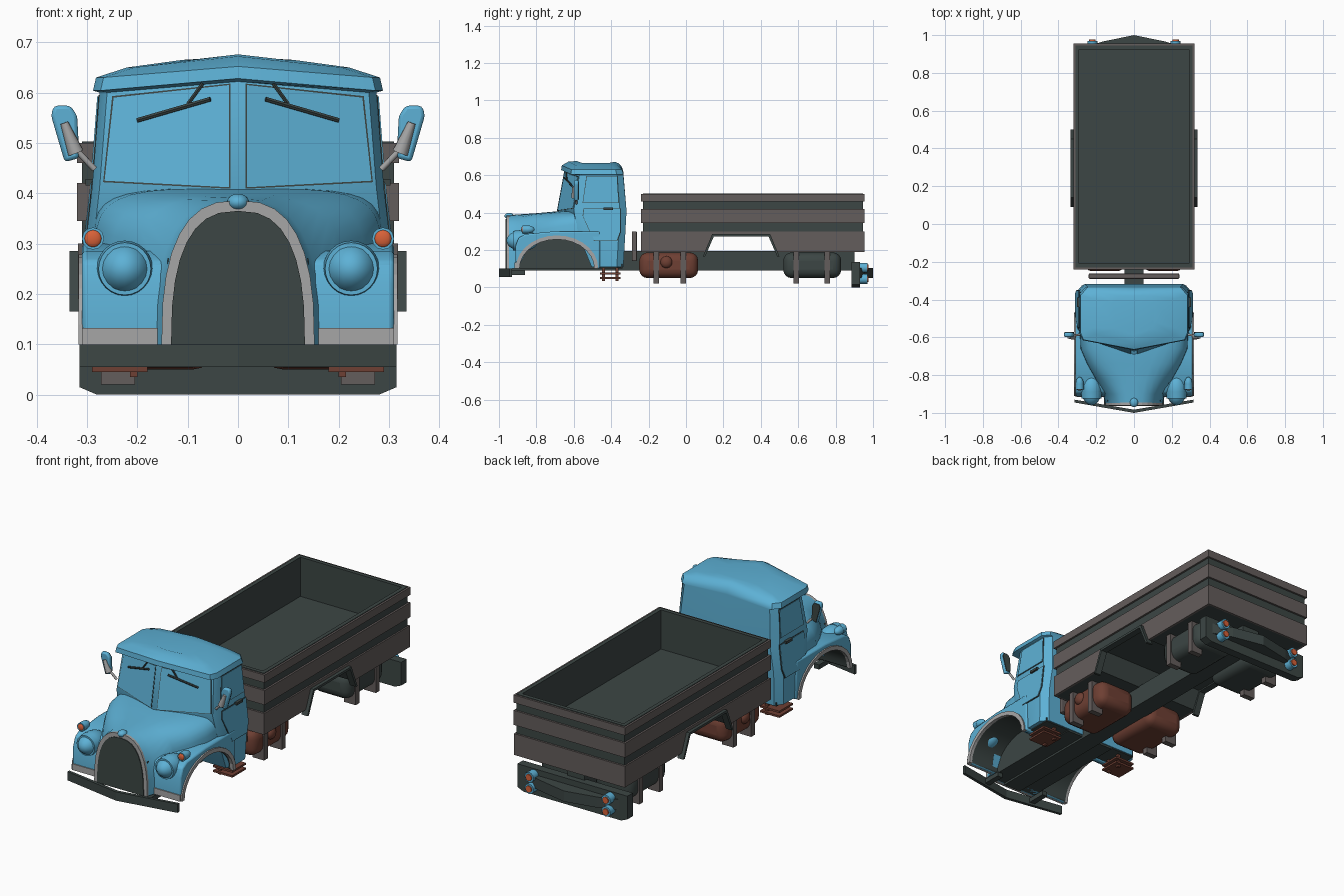
import bpy, bmesh, math
from mathutils import Vector

if "Cube" in bpy.data.objects:
    bpy.data.objects.remove(bpy.data.objects["Cube"])

def mat(name, r, g, b):
    m = bpy.data.materials.new(name)
    m.diffuse_color = (r, g, b, 1)
    m.use_nodes = True
    m.node_tree.nodes["Principled BSDF"].inputs["Base Color"].default_value = m.diffuse_color
    return m
BLUE = mat("sky blue", .11, .44, .67)
DARK = mat("dark slate", .045, .061, .058)
WOOD = mat("grey brown", .127, .109, .106)
RUST = mat("rust brown", .156, .05, .033)
GREY = mat("light grey", .38, .38, .38)
RED = mat("orange red", .68, .12, .04)
AMBER = mat("amber", .73, .31, .018)

def finish(name, bm, m, bevel=0, smooth=False, seg=2):
    bmesh.ops.recalc_face_normals(bm, faces=bm.faces)
    me = bpy.data.meshes.new(name)
    bm.to_mesh(me)
    bm.free()
    o = bpy.data.objects.new(name, me)
    bpy.context.collection.objects.link(o)
    me.materials.append(m)
    if bevel:
        b = o.modifiers.new("bevel", 'BEVEL')
        b.width, b.segments, b.limit_method = bevel, seg, 'ANGLE'
    if smooth:
        bpy.ops.object.select_all(action='DESELECT')
        o.select_set(True)
        bpy.context.view_layer.objects.active = o
        bpy.ops.object.shade_smooth_by_angle(angle=math.radians(38))
    return o

def loft(name, rings, m, **k):
    """Skin closed rings of equal length and cap both ends."""
    bm = bmesh.new()
    R = [[bm.verts.new(p) for p in r] for r in rings]
    n = len(R[0])
    for a, b in zip(R, R[1:]):
        for i in range(n):
            j = (i + 1) % n
            bm.faces.new((a[i], a[j], b[j], b[i]))
    bm.faces.new(R[0])
    bm.faces.new(R[-1])
    return finish(name, bm, m, **k)

def box(name, x0, x1, y0, y1, z0, z1, m, **k):
    return loft(name, [[(x0, y0, z), (x1, y0, z), (x1, y1, z), (x0, y1, z)] for z in (z0, z1)], m, **k)

def prism_x(name, poly, x0, x1, m, **k):
    return loft(name, [[(x, y, z) for y, z in poly] for x in (x0, x1)], m, **k)

def prism_z(name, poly, z0, z1, m, **k):
    return loft(name, [[(x, y, z) for x, y in poly] for z in (z0, z1)], m, **k)

def rod(name, a, b, r, m, r2=None, n=12):
    a, b = Vector(a), Vector(b)
    q = (b - a).to_track_quat('Z', 'Y')
    rings = [[c + q @ Vector((rr * math.cos(t * math.tau / n), rr * math.sin(t * math.tau / n), 0))
              for t in range(n)] for c, rr in ((a, r), (b, r if r2 is None else r2))]
    return loft(name, rings, m, smooth=True)

def ball(name, c, s, m):
    bm = bmesh.new()
    bmesh.ops.create_uvsphere(bm, u_segments=20, v_segments=12, radius=1)
    for v in bm.verts:
        v.co = Vector([v.co[i] * s[i] + c[i] for i in range(3)])
    return finish(name, bm, m, smooth=True)

# Cargo bed: notched base, floor, walls and boards
def base(y0, y1):
    return [(y0, .19), (.10, .19), (.145, .28), (.445, .28), (.49, .19), (y1, .19), (y1, .30), (y0, .30)]
prism_x("bed_base", base(-.23, .945), -.306, .306, DARK)
for s in (-1, 1):
    box("bed_side_wall", s * .29, s * .31, -.23, .945, .29, .503, DARK)
    prism_x("bed_side_board", base(-.24, .955), s * .306, s * .318, WOOD)
    for z0, z1 in ((.345, .42), (.46, .50)):
        box("bed_side_board", s * .309, s * .32, -.24, .955, z0, z1, WOOD)
for y, d in ((-.23, -.01), (.945, .01)):
    box("bed_end_wall", -.306, .306, y, y - 2 * d, .29, .503, DARK)
    for z0, z1 in ((.19, .30), (.345, .42), (.46, .50)):
        box("bed_end_board", -.318, .318, y - d * .1, y + d, z0, z1, WOOD)
# Rear wheel arch liner with side flange
arch = [(.09, .165), (.14, .285), (.45, .285), (.50, .165), (.488, .165), (.441, .273), (.149, .273), (.102, .165)]
for s in (-1, 1):
    prism_x("rear_arch_flange", arch, s * .30, s * .335, DARK)

# Chassis
box("chassis_beam", -.05, .05, -.94, .90, .09, .195, DARK)
box("engine_underside", -.14, .14, -.94, -.34, .10, .27, DARK)
box("cab_floor", -.28, .28, -.47, -.34, .105, .125, DARK)
box("cab_rear_frame", -.24, .24, -.29, -.262, .14, .30, WOOD, bevel=.006)

# Tanks with straps, cab steps
for s in (-1, 1):
    for nm, y0, y1, m in (("front_tank", -.25, .065, RUST), ("rear_tank", .52, .83, DARK)):
        box(nm, s * .045, s * .265, y0, y1, .05, .187, m, bevel=.045, smooth=True, seg=4)
    for y in (-.16, -.015, .59, .755):
        box("tank_strap", s * .205, s * .272, y - .015, y + .015, .02, .19, WOOD)
    ball("tank_cap", (s * .262, -.105, .135), (.022, .032, .032), RUST)
    for z in (.045, .07):
        box("cab_step", s * .18, s * .29, -.46, -.35, z, z + .01, RUST)
    for y in (-.44, -.37):
        box("step_bracket", s * .2, s * .215, y - .008, y + .008, .035, .11, RUST)
    box("bumper_arm", s * .13, s * .16, -.965, -.86, .066, .09, DARK)

# Bumpers
prism_z("front_bumper", [(-.315, -.945), (0, -1), (.315, -.945), (.315, -.93), (0, -.983), (-.315, -.93)], .055, .10, DARK)
prism_z("rear_bumper", [(-.3, .92), (-.17, .965), (0, 1), (.17, .965), (.3, .92)], .05, .105, DARK)
rear = [(-.315, .135), (.315, .135), (.315, .015), (.28, 0), (-.28, 0), (-.315, .015)]
loft("rear_panel", [[(x, y, z) for x, z in rear] for y in (.885, .93)], DARK)
for s in (-1, 1):
    for z, m in ((.045, RED), (.105, RED)):
        rod("rear_lamp_housing", (s * .22, .92, z), (s * .22, .97, z), .026, BLUE)
        rod("rear_lamp", (s * .22, .96, z), (s * .22, .976, z), .017, m)

# Cab shell: plan rings with a pointed front
def cab_ring(z, w, yc, yf, yr, dz=0):
    half = [(w - .015, yc - .015, z), (w, yc + .02, z), (w, yr - .035, z), (w - .03, yr, z)]
    left = [(-x, y, h) for x, y, h in reversed(half)]
    return [(0, yf, z + dz)] + half + [(0, yr, z + dz * .6)] + left
loft("cab", [cab_ring(*a) for a in (
    (.11, .30, -.49, -.50, -.335), (.28, .305, -.56, -.60, -.325), (.41, .29, -.585, -.69, -.318),
    (.60, .275, -.555, -.651, -.335, .022), (.604, .288, -.60, -.668, -.335, .024),
    (.63, .282, -.598, -.664, -.342, .022), (.65, .22, -.57, -.63, -.36, .022),
    (.665, .11, -.54, -.585, -.38, .011))], BLUE, smooth=True)

# Hood: arched sections widening to the windscreen
def arch_pts(w, z0, z1, p, n=16):
    out = []
    for i in range(n + 1):
        c, s = math.cos(math.pi * i / n), max(0, math.sin(math.pi * i / n))
        out.append((math.copysign(abs(c) ** (2 / p), c) * w, z0 + s ** (2 / p) * (z1 - z0)))
    return out
def hood_ring(y, w, z0, z1, p):
    return [(x, y, z) for x, z in arch_pts(w, z0, z1, p)]
loft("hood", [hood_ring(*a) for a in (
    (-.955, .15, .10, .385, 2.6), (-.90, .165, .10, .39, 2.6), (-.82, .205, .26, .395, 2.8),
    (-.74, .25, .265, .402, 3.2), (-.66, .284, .265, .41, 4), (-.58, .287, .265, .41, 5))], BLUE, smooth=True)
loft("grille_surround", [hood_ring(y, .152, .10, .386, 2.6) for y in (-.945, -.960)], GREY)
loft("grille", [hood_ring(y, .133, .10, .365, 2.6) for y in (-.95, -.964)], DARK)
ball("hood_ornament", (0, -.945, .382), (.022, .025, .017), BLUE)

# Front fenders with dark wheel arch and grey trim
def arc(ry, rz, n=14):
    return [(-.69 + ry * math.cos(math.pi * i / n), .10 + rz * math.sin(math.pi * i / n)) for i in range(n + 1)]
outer = [(-.912, .10), (-.912, .22), (-.895, .265), (-.86, .285), (-.70, .30), (-.46, .30), (-.46, .10)]
for s in (-1, 1):
    f = prism_x("front_fender", outer + arc(.2, .157), s * .13, s * .31, BLUE, bevel=.008, smooth=True)
    f.data.materials.append(DARK)
    for p in f.data.polygons:
        r = math.hypot((p.center.y + .69) / .2, (p.center.z - .1) / .157)
        if abs(p.normal.x) < .5 and r < 1.02:
            p.material_index = 1
    prism_x("arch_trim", arc(.221, .178) + arc(.2, .157)[::-1], s * .30, s * .317, GREY)
    box("fender_trim", s * .155, s * .31, -.917, -.905, .10, .132, GREY)
    # Headlights and side lamps
    ball("headlight_shell", (s * .225, -.875, .25), (.055, .085, .055), BLUE)
    rod("headlight_rim", (s * .225, -.89, .25), (s * .225, -.925, .25), .056, BLUE, .052, 24)
    ball("headlight_lens", (s * .225, -.921, .25), (.042, .014, .042), AMBER)
    ball("side_lamp_shell", (s * .288, -.845, .31), (.021, .035, .021), BLUE)
    rod("side_lamp_rim", (s * .288, -.85, .31), (s * .288, -.875, .31), .022, BLUE)
    ball("side_lamp_lens", (s * .288, -.874, .31), (.017, .007, .017), RED)

# Windows, doors, wipers and mirrors
def screen(x, z, off):
    return (x, -.69 + .327 * abs(x) + .186 * (z - .41) - off, z)
def side(y, z, off):
    w = .305 - (z - .28) * .1154 if z < .41 else .29 - (z - .41) * .079
    return (w + off, y, z)
def panel(name, pts, fn, s, grow):
    """Blue plate over a slightly larger dark plate, giving a dark outline."""
    cx, cz = sum(p[0] for p in pts) / len(pts), sum(p[1] for p in pts) / len(pts)
    for nm, m, g, off in ((name + "_seal", DARK, grow, .002), (name, BLUE, 0, .004)):
        q = [(a + math.copysign(g, a - cx), b + math.copysign(g, b - cz)) for a, b in pts]
        loft(nm, [[(s * v[0], v[1], v[2]) for v in (fn(a, b, o) for a, b in q)] for o in (-.002, off)], m)
for s in (-1, 1):
    panel("windscreen", [(.018, .615), (.247, .59), (.265, .425), (.018, .412)], screen, s, .003)
    panel("door", [(-.545, .42), (-.352, .42), (-.352, .30), (-.37, .252), (-.49, .252), (-.55, .38)], side, s, .003)
    panel("door_window", [(-.53, .592), (-.37, .592), (-.362, .455), (-.55, .455)], side, s, .003)
    box("door_handle", s * .285, s * .303, -.44, -.39, .415, .428, DARK)
    def w(x, z, off=.012):
        p = screen(x, z, off)
        return (s * p[0], p[1], p[2])
    rod("wiper_blade", w(.055, .587), w(.20, .545), .005, DARK, n=6)
    rod("wiper_arm", w(.07, .618), w(.10, .577), .004, DARK, n=6)
    rod("mirror_arm", (s * .285, -.585, .448), (s * .325, -.592, .49), .006, GREY)
    rod("mirror_bracket", (s * .322, -.597, .48), (s * .345, -.600, .54), .016, GREY, .008)
    shell = [(.322, .47), (.352, .462), (.37, .555), (.362, .574), (.33, .574), (.318, .555)]
    shell = [(-.004 + x + (.5 - z) * -.1, z) for x, z in shell]
    loft("mirror_shell", [[(s * x, y, z) for x, z in shell] for y in (-.598, -.575)], BLUE, bevel=.007, smooth=True)
    loft("mirror_glass", [[(s * (x * .85 + .051), y, z * .85 + .078) for x, z in shell] for y in (-.576, -.572)], DARK)
